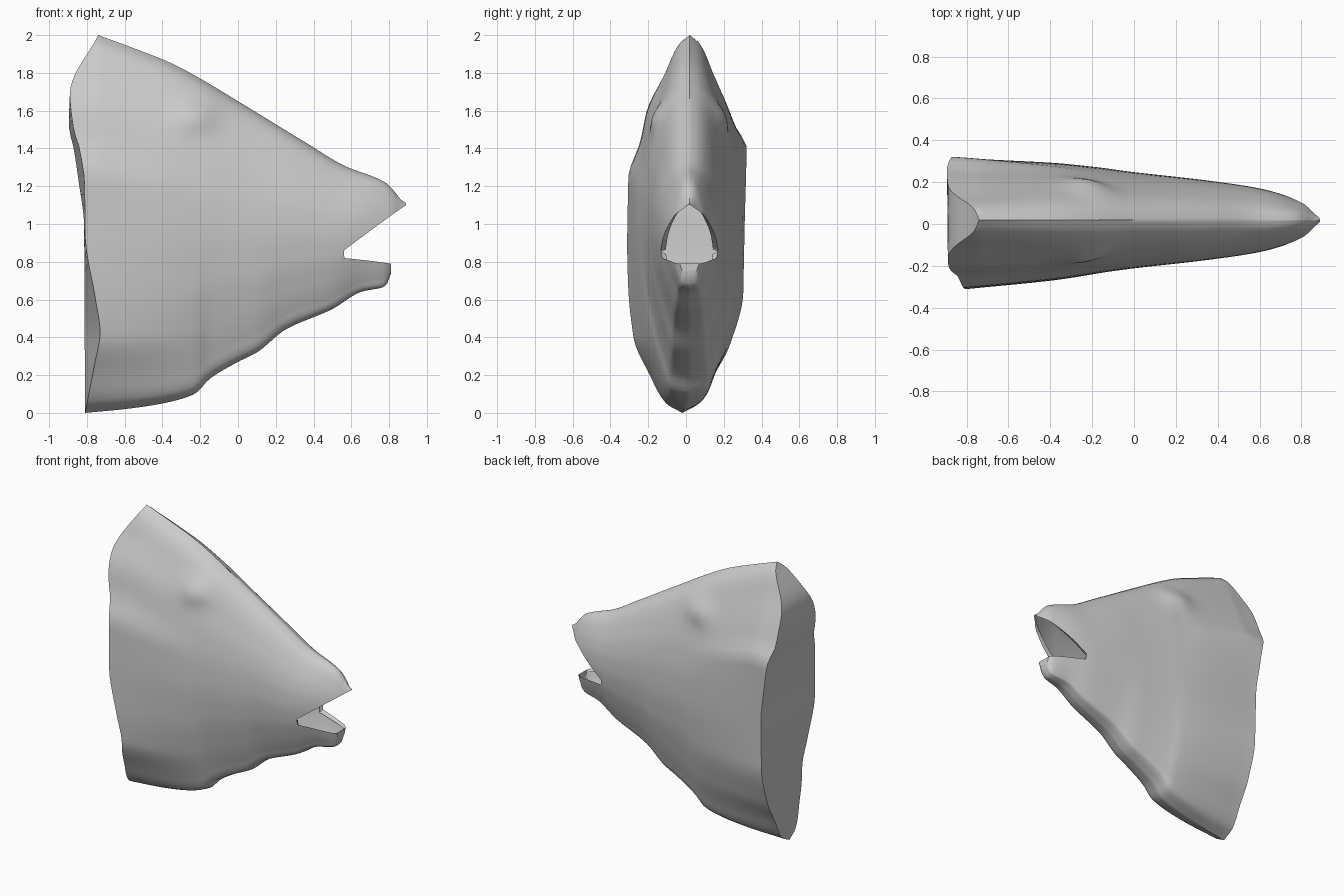
import bpy, bmesh, math

cube = bpy.data.objects.get("Cube")
if cube:
    bpy.data.objects.remove(cube)

grey = bpy.data.materials.new("plain grey")
grey.use_nodes = True
grey.diffuse_color = (0.6, 0.6, 0.6, 1)
grey.node_tree.nodes["Principled BSDF"].inputs["Base Color"].default_value = (0.6, 0.6, 0.6, 1)


def curve(points, v):
    """Smooth interpolation through (position, value) pairs without overshoot."""
    if v <= points[0][0]:
        return points[0][1]
    if v >= points[-1][0]:
        return points[-1][1]
    slopes = [(q - p) / (b - a) for (a, p), (b, q) in zip(points, points[1:])]
    k = next(i for i in range(len(slopes)) if v <= points[i + 1][0])

    def tangent(i):
        if i == 0 or i == len(slopes):
            return slopes[min(i, len(slopes) - 1)]
        m, n = slopes[i - 1], slopes[i]
        return 2 * m * n / (m + n) if m * n > 0 else 0

    (a, p), (b, q) = points[k], points[k + 1]
    h, s = b - a, (v - a) / (b - a)
    blend = s * s * (3 - 2 * s)
    return (p + (q - p) * blend + h * s * (1 - s) ** 2 * tangent(k)
            - h * s * s * (1 - s) * tangent(k + 1))


# Outline of the head along x
TOP = [(-.74, 2), (-.55, 1.93), (-.35, 1.85), (-.2, 1.77), (0, 1.65), (.36, 1.43),
       (.56, 1.31), (.78, 1.22), (.83, 1.17), (.86, 1.13), (.89, 1.11)]
KEEL = [(-.81, 0), (-.6, .02), (-.4, .05), (-.23, .1), (-.15, .18), (0, .27), (.1, .32),
        (.25, .44), (.5, .55), (.65, .64), (.78, .67), (.81, .74)]
WIDTH = [(-.85, .313), (-.4, .282), (0, .23), (.35, .19), (.6, .152), (.8, .09), (.86, .055), (.89, .025)]
# Half-width of a section from keel (0) to ridge (1): each side of the back, then the jaw
BACK = {-1: [(0, 0), (.025, .28), (.1, .58), (.2, .9), (.33, .98), (.5, 1), (.62, 1), (.72, .8),
             (.8, .7), (.9, .4), (.975, .18), (1, 0)],
        1: [(0, 0), (.025, .28), (.1, .53), (.18, .79), (.32, 1), (.5, 1), (.7, 1), (.76, .8),
            (.82, .64), (.9, .4), (.975, .18), (1, 0)]}
JAW = [(0, 0), (.015, .38), (.08, .54), (.2, .75), (.35, .93), (.5, 1), (.6, .98), (.72, .88),
       (.85, .66), (.94, .43), (.985, .2), (1, 0)]
# Ragged cut edge behind the head, by height, for each side
RIM = {-1: [(0, -.81), (.25, -.76), (.42, -.73), (.6, -.755), (.95, -.81), (1.2, -.812),
            (1.4, -.84), (1.5, -.87), (1.69, -.89), (2, -.74)],
       1: [(0, -.81), (1, -.815), (1.2, -.84), (1.4, -.87), (1.52, -.895), (1.69, -.89), (2, -.74)]}
UPPER_LIP = [(.56, .86), (.86, 1.08), (.89, 1.1)]
LOWER_LIP = [(.56, .82), (.7, .805), (.81, .79)]
CORNER, MOUTH_T = .56, .37
BODY, JAWS, ROWS = 60, 18, 30


def surface(x, t, side):
    """Point on the skin at length x and section height t."""
    low, high = curve(KEEL, x), curve(TOP, x)
    z = low + t * (high - low)
    f = min(max((x + .8) / .65, 0), 1)
    y = curve(WIDTH, x) * ((1 - f) * curve(BACK[side], t) + f * curve(JAW, t))
    r2 = ((x + .23) / .11) ** 2 + ((z - 1.57) / .085) ** 2
    # The whole head leans slightly to its left
    lean = .018 * f + .04 * (t - .5) * (1 - f)
    return x, side * (y + .035 * math.exp(-r2)) + lean, z


def patch(bm, side, upper):
    """Skin above or below the mouth line on one side."""
    end = .89 if upper else .81
    lip = UPPER_LIP if upper else LOWER_LIP
    grid = []
    for i in range(BODY + JAWS + 1):
        column = []
        for j in range(ROWS + 1):
            s = 1 - (1 - j / ROWS) ** 1.5      # rows crowd towards ridge and keel
            if i <= BODY:
                u = i / BODY
                t = MOUTH_T + s * (1 - MOUTH_T) if upper else MOUTH_T * (1 - s)
                rim = curve(RIM[side], 2 * t)
                x = -.8 + u * (CORNER + .8) + (rim + .8) * (1 - u) ** 3
            else:
                x = CORNER + (end - CORNER) * ((i - BODY) / JAWS) ** 1.5
                low, high = curve(KEEL, x), curve(TOP, x)
                tm = min(max((curve(lip, x) - low) / (high - low), .02), .98)
                t = tm + s * (1 - tm) if upper else tm * (1 - s)
            column.append(bm.verts.new(surface(x, t, side)))
        grid.append(column)
    for a, b in zip(grid, grid[1:]):
        for j in range(ROWS):
            bm.faces.new((a[j], b[j], b[j + 1], a[j + 1]))
    # Lip rolled into the mouth
    inner = []
    for column in grid[BODY:]:
        x, y, z = column[0].co
        inner.append(bm.verts.new((x - .01, .018 + (y - .018) * .82, z + (.01 if upper else -.015))))
    for k in range(JAWS):
        a, b = grid[BODY + k][0], grid[BODY + k + 1][0]
        bm.faces.new((a, inner[k], inner[k + 1], b))
    return grid


bm = bmesh.new()
for upper in (True, False):
    left, right = (patch(bm, side, upper) for side in (1, -1))
    # Closing wall at the cut behind the head, then the blunt jaw tip
    for j in range(ROWS):
        bm.faces.new((left[0][j], left[0][j + 1], right[0][j + 1], right[0][j]))
        bm.faces.new((left[-1][j], right[-1][j], right[-1][j + 1], left[-1][j + 1]))
bmesh.ops.remove_doubles(bm, verts=bm.verts, dist=.0005)
bmesh.ops.recalc_face_normals(bm, faces=bm.faces)

mesh = bpy.data.meshes.new("fish_head")
bm.to_mesh(mesh)
bm.free()
mesh.materials.append(grey)
head = bpy.data.objects.new("fish_head", mesh)
bpy.context.collection.objects.link(head)
bpy.context.view_layer.objects.active = head
head.select_set(True)
bpy.ops.object.shade_smooth_by_angle(angle=math.radians(40))
